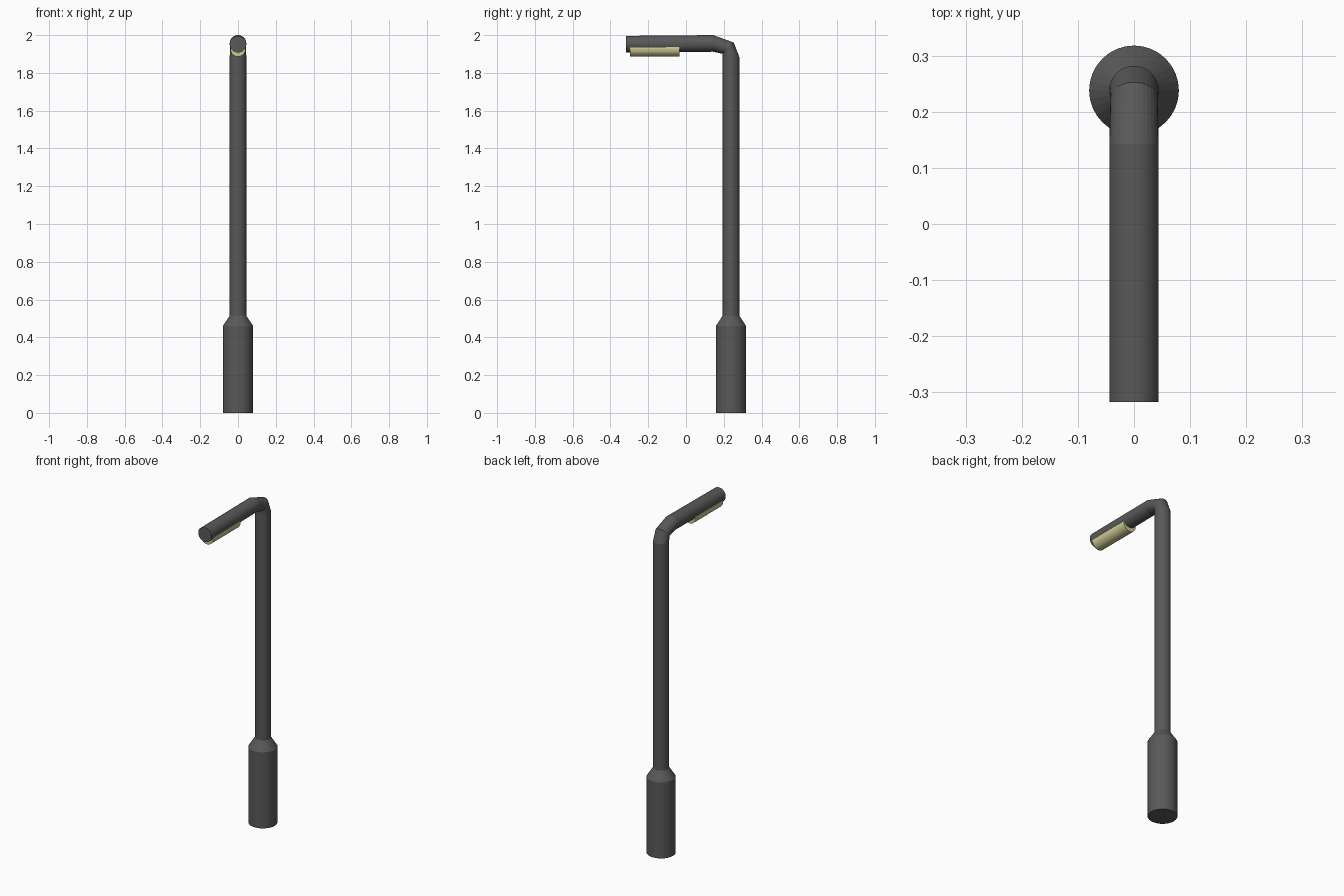
import bpy, bmesh, math
from mathutils import Vector

if "Cube" in bpy.data.objects:
    bpy.data.objects.remove(bpy.data.objects["Cube"])

SIDES = 32


def material(name, rgb):
    m = bpy.data.materials.new(name)
    m.diffuse_color = (*rgb, 1)
    m.use_nodes = True
    m.node_tree.nodes["Principled BSDF"].inputs["Base Color"].default_value = m.diffuse_color
    return m


def tube(name, rings, mat):
    """Loft rings given as (y, z, tilt in degrees, radius); tilt 0 = horizontal ring."""
    bm = bmesh.new()
    loops = []
    for y, z, tilt, r in rings:
        t = math.radians(tilt)
        n = Vector((0, math.cos(t), math.sin(t)))
        loop = []
        for i in range(SIDES):
            a = 2 * math.pi * i / SIDES
            loop.append(bm.verts.new(Vector((0, y, z)) + n * r * math.sin(a)
                                     + Vector((r * math.cos(a), 0, 0))))
        loops.append(loop)
    for a, b in zip(loops, loops[1:]):
        for i in range(SIDES):
            j = (i + 1) % SIDES
            bm.faces.new((a[i], a[j], b[j], b[i]))
    bm.faces.new(loops[0])
    bm.faces.new(loops[-1])
    bmesh.ops.recalc_face_normals(bm, faces=bm.faces)
    me = bpy.data.meshes.new(name)
    bm.to_mesh(me)
    bm.free()
    ob = bpy.data.objects.new(name, me)
    bpy.context.collection.objects.link(ob)
    me.materials.append(mat)
    return ob


metal = material("dark_metal", (0.1, 0.1, 0.1))
glow = material("lamp_yellow", (0.6, 0.58, 0.28))

# Post: wide foot, tapered collar, slim pole, bend and arm in one sweep
tube("lamp_post", [
    (0.238, 0.0, 0, 0.08),
    (0.238, 0.46, 0, 0.08),
    (0.238, 0.515, 0, 0.044),
    (0.238, 1.885, 0, 0.044),
    (0.223, 1.931, 45, 0.042),
    (0.143, 1.956, 90, 0.044),
    (-0.317, 1.952, 90, 0.044),
], metal)

# Lamp tube sunk into the underside of the arm
tube("lamp_tube", [
    (-0.297, 1.927, 90, 0.041),
    (-0.035, 1.927, 90, 0.041),
], glow)
